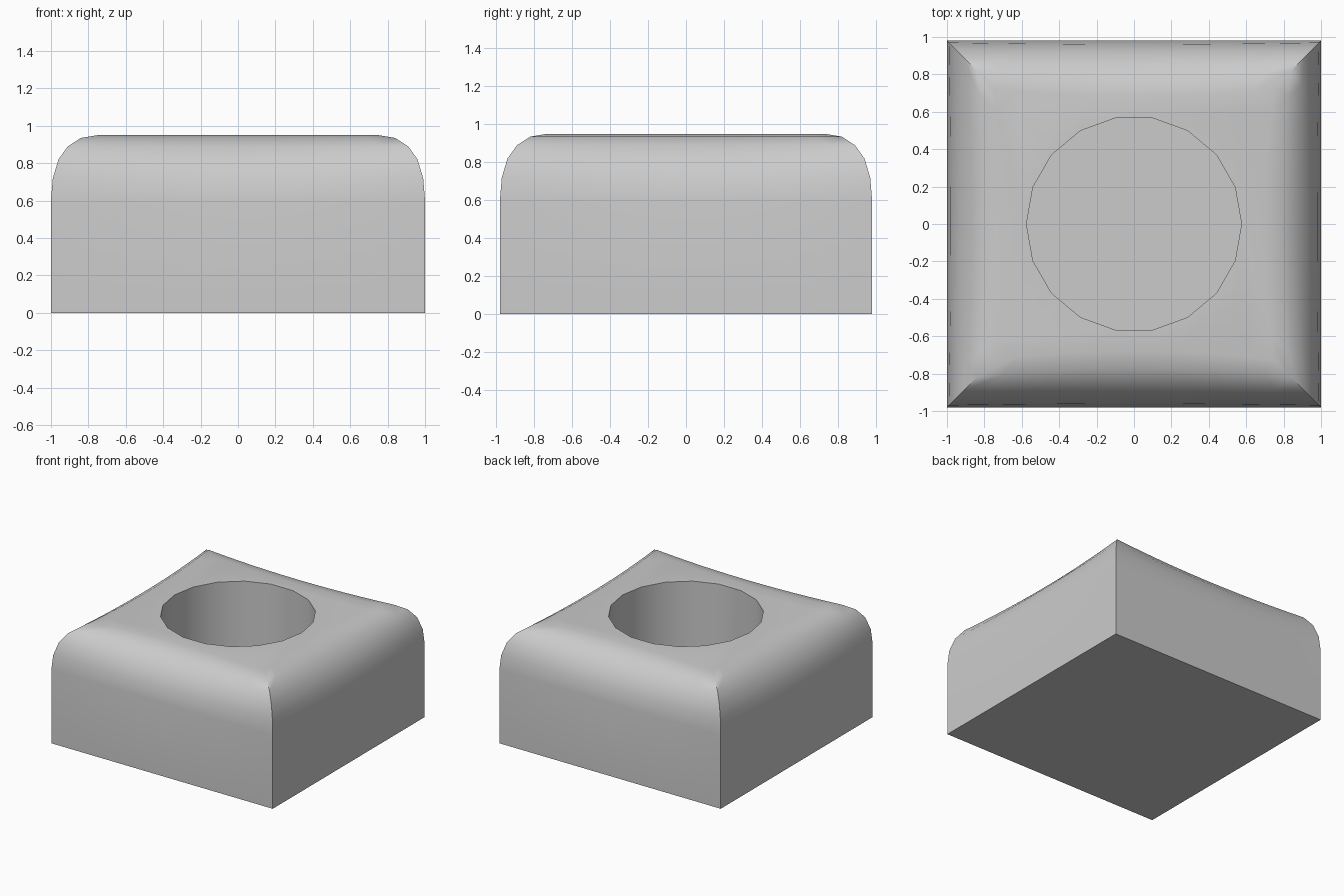
import bpy, bmesh, math

if "Cube" in bpy.data.objects:
    bpy.data.objects.remove(bpy.data.objects["Cube"])

HX, HY, TOP, N = 1.0, 0.98, 0.95, 12   # half sizes, height, points per side
# shoulder profile: inset from wall, height, extra inward sag mid-side
PROFILE = [(0, 0, 0), (0, 0.6, 0), (0.01, 0.72, 0.01), (0.04, 0.82, 0.03),
           (0.09, 0.89, 0.05), (0.16, 0.935, 0.06), (0.25, TOP, 0.07)]


def ring(bm, inset, z, sag):
    """Rectangular loop whose sides bow inward by sag."""
    a, b = HX - inset, HY - inset
    pts = []
    for side in range(4):
        for i in range(N):
            s = -1 + 2 * i / N
            m = 1 - sag * (1 - s * s)
            x, y = [(s * a, -b * m), (a * m, s * b),
                    (-s * a, b * m), (-a * m, -s * b)][side]
            pts.append(bm.verts.new((x, y, z)))
    return pts


# block with rounded, mitred shoulders
bm = bmesh.new()
rings = [ring(bm, *p) for p in PROFILE]
count = 4 * N
for lo, hi in zip(rings, rings[1:]):
    for i in range(count):
        j = (i + 1) % count
        bm.faces.new((lo[i], lo[j], hi[j], hi[i]))
bm.faces.new(rings[0][::-1])
bm.faces.new(rings[-1])
bmesh.ops.recalc_face_normals(bm, faces=bm.faces)
mesh = bpy.data.meshes.new("block")
bm.to_mesh(mesh)
bm.free()
block = bpy.data.objects.new("block", mesh)
bpy.context.collection.objects.link(block)

# 18-sided well
FLOOR = 0.2
bpy.ops.mesh.primitive_cylinder_add(vertices=18, radius=0.575, depth=1.0,
                                    location=(0, 0, FLOOR + 0.5),
                                    rotation=(0, 0, math.pi / 2))
cutter = bpy.context.object
cutter.name = "well_cutter"
cutter.hide_render = True
cut = block.modifiers.new("well", 'BOOLEAN')
cut.operation = 'DIFFERENCE'
cut.solver = 'EXACT'
cut.object = cutter

bpy.ops.object.select_all(action='DESELECT')
block.select_set(True)
bpy.context.view_layer.objects.active = block
bpy.ops.object.modifier_apply(modifier=cut.name)
bpy.data.objects.remove(cutter)
bpy.ops.object.shade_smooth_by_angle(angle=math.radians(35))
